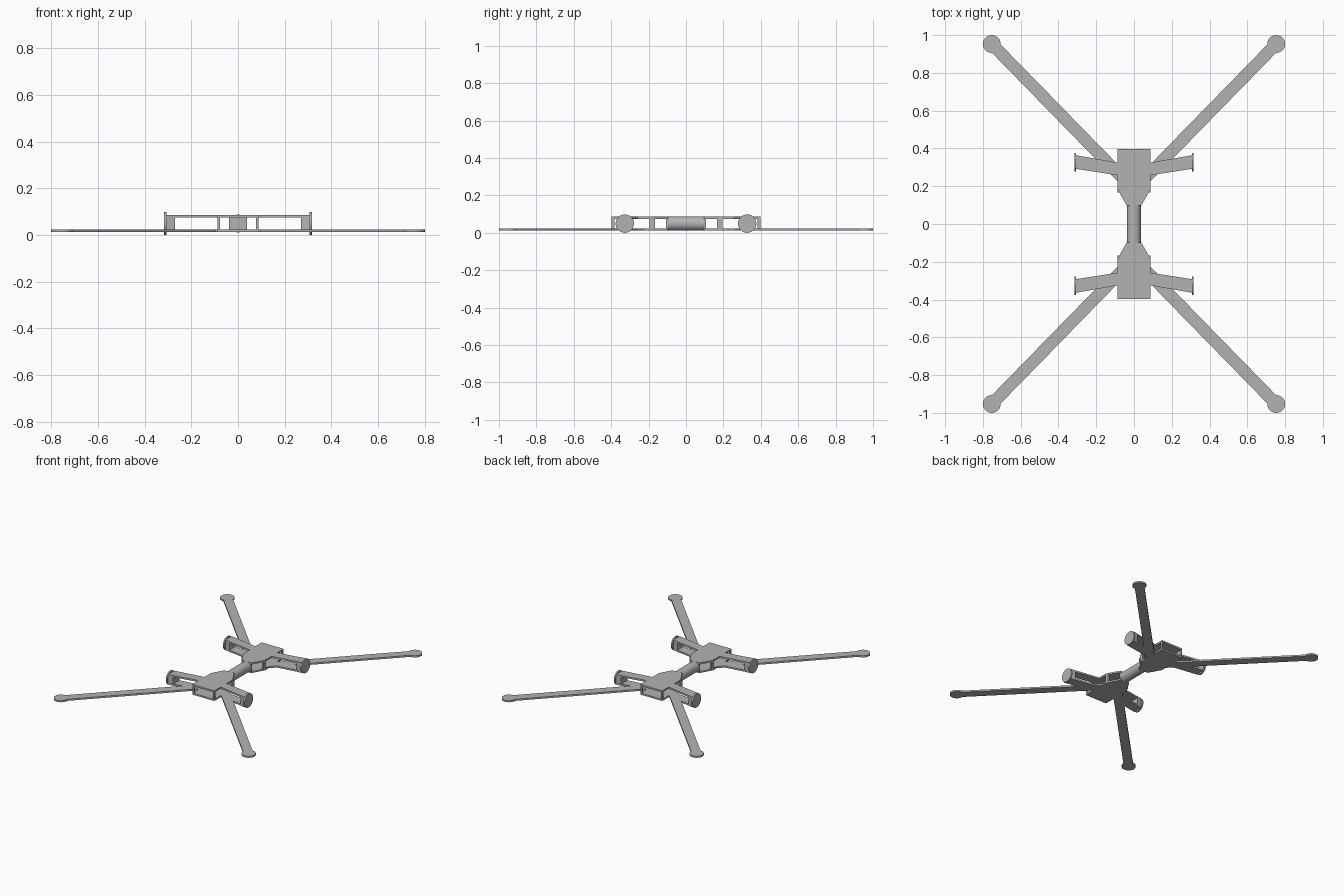
import bpy, bmesh, math
from mathutils import Vector

cube = bpy.data.objects.get("Cube")
if cube:
    bpy.data.objects.remove(cube, do_unlink=True)

grey = bpy.data.materials.new("neutral grey")
grey.use_nodes = True
colour = (0.45, 0.45, 0.45, 1)
grey.diffuse_color = colour
grey.node_tree.nodes["Principled BSDF"].inputs["Base Color"].default_value = colour

LOW, HIGH, THICK = 0.012, 0.074, 0.012   # undersides of the two plates
MID = 0.049                              # height of the tube and end discs


def prism(name, outline, z0, z1):
    """Extrude a flat outline between two heights."""
    bm = bmesh.new()
    face = bm.faces.new([bm.verts.new((x, y, z0)) for x, y in outline])
    top = bmesh.ops.extrude_face_region(bm, geom=[face])["geom"]
    bmesh.ops.translate(bm, vec=(0, 0, z1 - z0),
                        verts=[v for v in top if isinstance(v, bmesh.types.BMVert)])
    bmesh.ops.recalc_face_normals(bm, faces=bm.faces)
    mesh = bpy.data.meshes.new(name)
    bm.to_mesh(mesh)
    bm.free()
    ob = bpy.data.objects.new(name, mesh)
    bpy.context.collection.objects.link(ob)
    mesh.materials.append(grey)
    return ob


def box(name, x0, x1, y0, y1):
    """Upright spacer filling the gap between the plates."""
    return prism(name, [(x0, y0), (x1, y0), (x1, y1), (x0, y1)], LOW + THICK, HIGH)


def cylinder(name, radius, depth, location, rotation=(0, 0, 0)):
    bpy.ops.mesh.primitive_cylinder_add(vertices=48, radius=radius, depth=depth,
                                        location=location, rotation=rotation)
    ob = bpy.context.object
    ob.name = name
    ob.data.materials.append(grey)
    bpy.ops.object.shade_smooth_by_angle(angle=math.radians(30))
    return ob


# Half outline of a hub plate with its short side arm
half = [(0.038, 0.097), (0.088, 0.185), (0.088, 0.258), (0.307, 0.292),
        (0.307, 0.364), (0.088, 0.325), (0.088, 0.398)]
outline = half + [(-x, y) for x, y in reversed(half)]

# Central tube joining the hubs
cylinder("centre_tube", 0.038, 0.2, (0, 0, MID), (math.pi / 2, 0, 0))

for end, sy in (("front", -1), ("back", 1)):
    # Twin plates and the wall that meets the tube
    plate = [(x, sy * y) for x, y in outline]
    prism(end + "_lower_plate", plate, LOW, LOW + THICK)
    prism(end + "_upper_plate", plate, HIGH, HIGH + THICK)
    box(end + "_tube_wall", -0.038, 0.038, sy * 0.097, sy * 0.106)

    for side, sx in (("left", 1), ("right", -1)):
        tag = end + "_" + side
        # Corner and waist spacers
        box(tag + "_corner_post", sx * 0.077, sx * 0.087, sy * 0.382, sy * 0.397)
        box(tag + "_waist_post", sx * 0.077, sx * 0.087, sy * 0.166, sy * 0.195)

        # Block and round disc closing the side arm
        block = [(0.27, 0.287), (0.307, 0.292), (0.307, 0.364), (0.27, 0.357)]
        prism(tag + "_arm_block", [(sx * x, sy * y) for x, y in block], LOW + THICK, HIGH)
        cylinder(tag + "_arm_disc", 0.049, 0.01, (sx * 0.311, sy * 0.327, MID),
                 (0, math.pi / 2, 0))

        # Long diagonal leg with a round foot
        root = Vector((sx * 0.062, sy * 0.245))
        tip = Vector((sx * 0.753, sy * 0.953))
        across = (tip - root).orthogonal().normalized() * 0.032
        prism(tag + "_leg", [root + across, tip + across, tip - across, root - across],
              LOW, LOW + THICK)
        cylinder(tag + "_foot", 0.047, THICK, (tip.x, tip.y, LOW + THICK / 2))
